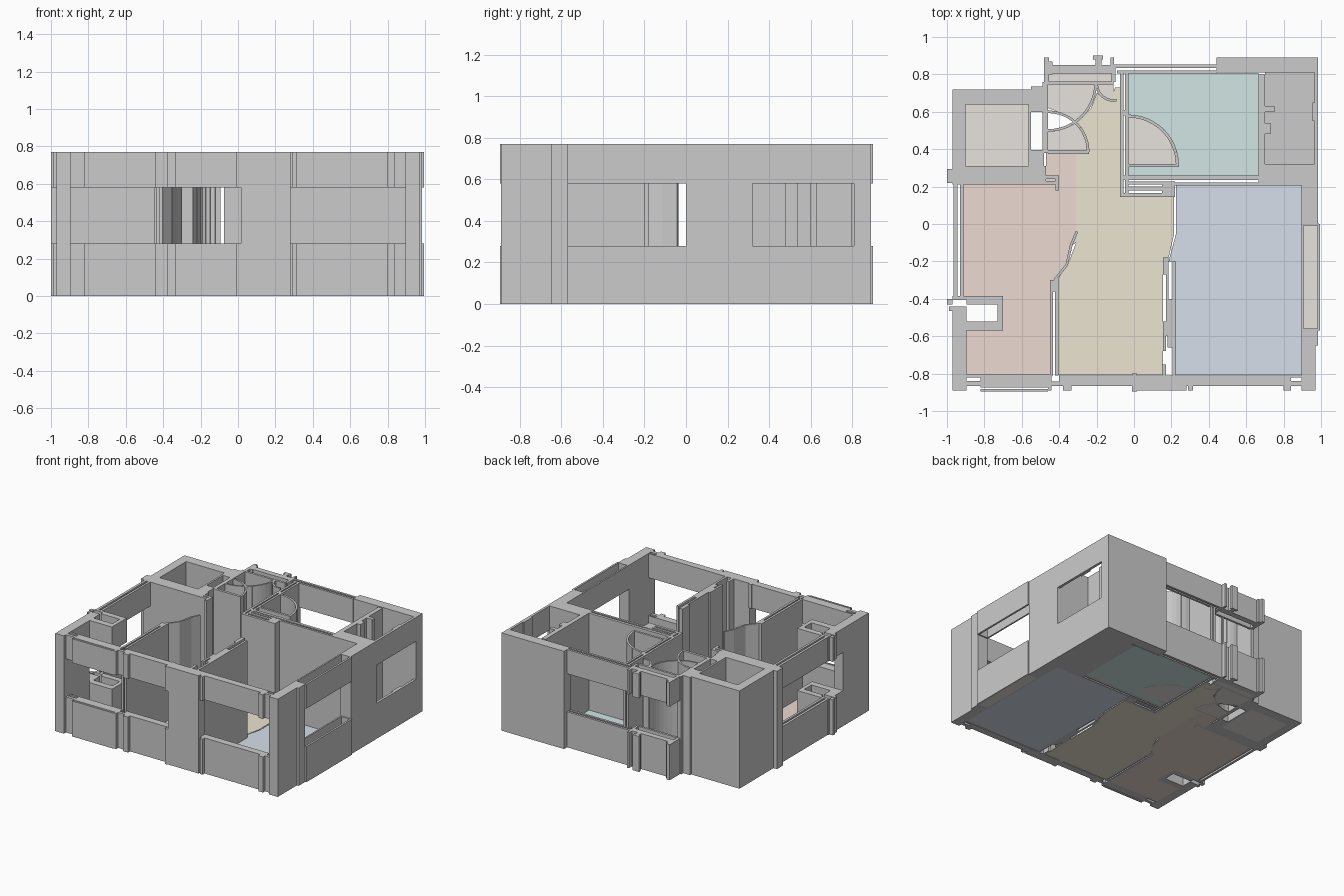
import bpy, bmesh, math

H, SILL, HEAD = 0.77, 0.28, 0.58
FULL = [(0, H)]
BAND = [(0, SILL), (HEAD, H)]   # wall with window opening

def prism(bm, pts, z0, z1):
    lo = [bm.verts.new((x, y, z0)) for x, y in pts]
    hi = [bm.verts.new((x, y, z1)) for x, y in pts]
    n = len(pts)
    bm.faces.new(lo[::-1])
    bm.faces.new(hi)
    for i in range(n):
        j = (i + 1) % n
        bm.faces.new((lo[i], lo[j], hi[j], hi[i]))

def make(name, outlines, spans, color=None):
    bm = bmesh.new()
    for pts in outlines:
        for z0, z1 in spans:
            prism(bm, pts, z0, z1)
    bmesh.ops.recalc_face_normals(bm, faces=bm.faces)
    me = bpy.data.meshes.new(name)
    bm.to_mesh(me)
    bm.free()
    ob = bpy.data.objects.new(name, me)
    bpy.context.collection.objects.link(ob)
    if color:
        m = bpy.data.materials.new(name + "_paint")
        m.diffuse_color = (*color, 1)
        me.materials.append(m)
    return ob

def rect(x0, y0, x1, y1):
    return [(x0, y0), (x1, y0), (x1, y1), (x0, y1)]

def walls(name, rects, spans=FULL):
    make(name, [rect(*r) for r in rects], spans)

def arc(cx, cy, r, a0, a1, n=12):
    return [(cx + r * math.cos(math.radians(a0 + (a1 - a0) * i / n)),
             cy + r * math.sin(math.radians(a0 + (a1 - a0) * i / n))) for i in range(n + 1)]

def strip(path, t):
    # thin wall quads following a path
    quads = []
    for (x0, y0), (x1, y1) in zip(path, path[1:]):
        l = math.hypot(x1 - x0, y1 - y0)
        nx, ny = -(y1 - y0) / l * t / 2, (x1 - x0) / l * t / 2
        quads.append([(x0 - nx, y0 - ny), (x1 - nx, y1 - ny), (x1 + nx, y1 + ny), (x0 + nx, y0 + ny)])
    return quads

# corner and outer pillars
walls("front_left_pillar", [(-0.97, -0.89, -0.895, -0.57)])
walls("front_middle_pillar", [(0.015, -0.89, 0.28, -0.81)])
walls("front_right_pillar", [(0.895, -0.89, 0.97, -0.57), (0.97, -0.65, 0.985, -0.57)])
walls("right_pillar", [(0.895, 0.0, 0.985, 0.22), (0.68, 0.22, 0.985, 0.32)])
walls("back_right_wall", [(0.44, 0.81, 0.985, 0.89)])

# front window bands with posts
walls("front_left_window_wall", [
    (-0.895, -0.865, -0.82, -0.84), (-0.895, -0.82, -0.82, -0.805), (-0.82, -0.865, -0.45, -0.805),
    (-0.82, -0.895, -0.46, -0.882), (-0.82, -0.875, -0.46, -0.865), (-0.46, -0.865, -0.40, -0.842),
    (-0.46, -0.89, -0.44, -0.805), (-0.40, -0.865, 0.015, -0.81), (-0.38, -0.89, -0.335, -0.81),
    (-0.01, -0.895, 0.015, -0.80)], BAND)
walls("front_right_window_wall", [
    (0.28, -0.865, 0.82, -0.81), (0.29, -0.89, 0.315, -0.81), (0.80, -0.89, 0.84, -0.81),
    (0.82, -0.865, 0.895, -0.84), (0.82, -0.82, 0.895, -0.81)], BAND)

# right side window bands
walls("right_balcony_wall", [(0.895, -0.57, 0.907, 0.0), (0.98, -0.57, 0.995, 0.0),
                             (0.9, -0.57, 0.99, -0.56), (0.9, -0.008, 0.99, 0.002)], BAND)
walls("right_back_window_wall", [(0.965, 0.32, 0.985, 0.81), (0.955, 0.55, 0.975, 0.65)], BAND)

# back window band with posts
walls("back_window_wall", [
    (-0.09, 0.805, 0.44, 0.822), (-0.12, 0.835, 0.44, 0.853), (-0.46, 0.805, -0.10, 0.85),
    (-0.48, 0.76, -0.455, 0.89), (-0.455, 0.80, -0.435, 0.87), (-0.205, 0.84, -0.175, 0.88),
    (-0.22, 0.88, -0.165, 0.9), (-0.125, 0.81, -0.108, 0.89), (-0.12, 0.76, -0.10, 0.85),
    (-0.46, 0.745, -0.11, 0.762)], BAND)

# left window band and boxed duct
walls("left_window_wall", [(-0.965, -0.40, -0.945, 0.21), (-0.93, -0.40, -0.912, 0.21)], BAND)
walls("left_duct", [(-0.97, -0.405, -0.70, -0.385), (-0.73, -0.57, -0.70, -0.385),
                    (-0.895, -0.57, -0.70, -0.52), (-0.895, -0.43, -0.73, -0.405),
                    (-1.0, -0.43, -0.97, -0.40), (-0.99, -0.465, -0.895, -0.44),
                    (-0.97, -0.57, -0.895, -0.46)], BAND)

# back left shaft
walls("shaft_walls", [(-0.97, 0.21, -0.90, 0.72), (-1.0, 0.22, -0.97, 0.295), (-0.90, 0.64, -0.53, 0.72),
                      (-0.97, 0.21, -0.47, 0.31), (-0.565, 0.31, -0.55, 0.65), (-0.55, 0.31, -0.48, 0.395),
                      (-0.55, 0.60, -0.48, 0.735), (-0.49, 0.38, -0.46, 0.76)])
walls("shaft_wall_return", [(-0.47, 0.21, -0.40, 0.23), (-0.47, 0.24, -0.40, 0.26), (-0.42, 0.18, -0.40, 0.26)])

# interior partitions
walls("left_partition", [(-0.45, -0.81, -0.432, -0.30), (-0.422, -0.81, -0.405, -0.29),
                         (-0.45, -0.36, -0.405, -0.30)])
make("left_partition_flare", strip([(-0.425, -0.30), (-0.36, -0.22), (-0.335, -0.11), (-0.305, -0.04)], 0.014), FULL)
walls("right_partition", [(0.207, -0.81, 0.225, -0.20), (0.155, -0.60, 0.185, -0.52), (0.17, -0.52, 0.185, -0.20),
                          (0.155, -0.68, 0.172, -0.60), (0.155, -0.27, 0.185, -0.18), (0.15, -0.81, 0.172, -0.75),
                          (0.18, -0.66, 0.21, -0.40)])
walls("cross_wall", [(-0.06, 0.235, 0.68, 0.258), (0.20, 0.205, 0.90, 0.222), (-0.07, 0.145, 0.22, 0.165),
                     (-0.04, 0.18, 0.15, 0.20), (-0.04, 0.21, 0.22, 0.226), (0.15, 0.165, 0.22, 0.225)])
walls("hall_wall", [(-0.075, 0.145, -0.057, 0.82), (-0.047, 0.16, -0.03, 0.82), (-0.075, 0.58, -0.03, 0.61)])
walls("utility_wall", [(0.665, 0.22, 0.70, 0.80), (0.70, 0.60, 0.75, 0.63), (0.70, 0.48, 0.73, 0.54)])

# door leaves and swing arcs
walls("door_leaves", [(-0.03, 0.305, 0.24, 0.322), (-0.46, 0.375, -0.24, 0.395)])
make("large_door_swing", strip(arc(-0.03, 0.315, 0.262, 0, 90), 0.016), FULL)
make("lower_door_swing", strip(arc(-0.46, 0.385, 0.215, 0, 90), 0.014), FULL)
make("upper_door_swing", strip(arc(-0.46, 0.755, 0.255, 0, -90), 0.014), FULL)
make("small_door_swing", strip(arc(-0.11, 0.75, 0.09, 180, 280, 6), 0.014), FULL)

# floors
FL = [(0, 0.006)]
BEIGE = (0.80, 0.77, 0.73)
make("left_room_floor", [[
    (-0.912, 0.21), (-0.912, -0.385), (-0.70, -0.385), (-0.70, -0.57), (-0.895, -0.57), (-0.895, -0.805),
    (-0.45, -0.805), (-0.45, -0.33), (-0.365, -0.23), (-0.34, -0.12), (-0.31, -0.10), (-0.31, 0.38),
    (-0.47, 0.38), (-0.47, 0.21)]], FL, (0.84, 0.70, 0.64))
make("hall_floor", [[
    (-0.405, -0.805), (0.155, -0.805), (0.155, -0.20), (0.185, -0.18), (0.215, -0.05), (0.215, 0.15),
    (-0.075, 0.15), (-0.075, 0.73), (-0.10, 0.73), (-0.13, 0.66), (-0.20, 0.70), (-0.23, 0.62), (-0.31, 0.54),
    (-0.25, 0.44), (-0.24, 0.375), (-0.31, 0.375), (-0.31, -0.10), (-0.355, -0.22), (-0.405, -0.29)]],
    FL, (0.84, 0.78, 0.64))
make("teal_room_floor", [[(-0.03, 0.258), (0.665, 0.258), (0.665, 0.807), (-0.03, 0.807), (-0.03, 0.577)]
     + arc(-0.03, 0.315, 0.262, 90, 0) + [(-0.03, 0.315)]], FL, (0.64, 0.79, 0.785))
make("utility_floor", [rect(0.70, 0.32, 0.965, 0.81)], FL, (0.69, 0.69, 0.69))
make("blue_room_floor", [[
    (0.225, -0.805), (0.895, -0.805), (0.895, 0.207), (0.225, 0.207), (0.225, -0.05), (0.185, -0.20),
    (0.225, -0.20)]], FL, (0.67, 0.74, 0.83))
make("shaft_floor", [rect(-0.90, 0.31, -0.565, 0.64)], FL, BEIGE)
make("balcony_floor", [rect(0.905, -0.57, 0.98, 0.0)], FL, BEIGE)
make("back_sill_floor", [rect(-0.455, 0.762, -0.12, 0.805)], FL, BEIGE)
make("door_swing_floors", [
    [(-0.03, 0.315)] + arc(-0.03, 0.315, 0.262, 0, 90),
    [(-0.46, 0.62), (-0.43, 0.61), (-0.31, 0.54), (-0.23, 0.64), (-0.205, 0.75), (-0.46, 0.75)],
    [(-0.46, 0.39), (-0.245, 0.39), (-0.26, 0.46), (-0.31, 0.54), (-0.43, 0.5), (-0.46, 0.5)],
    [(-0.11, 0.75)] + arc(-0.11, 0.75, 0.09, 180, 270, 6)], FL, BEIGE)
